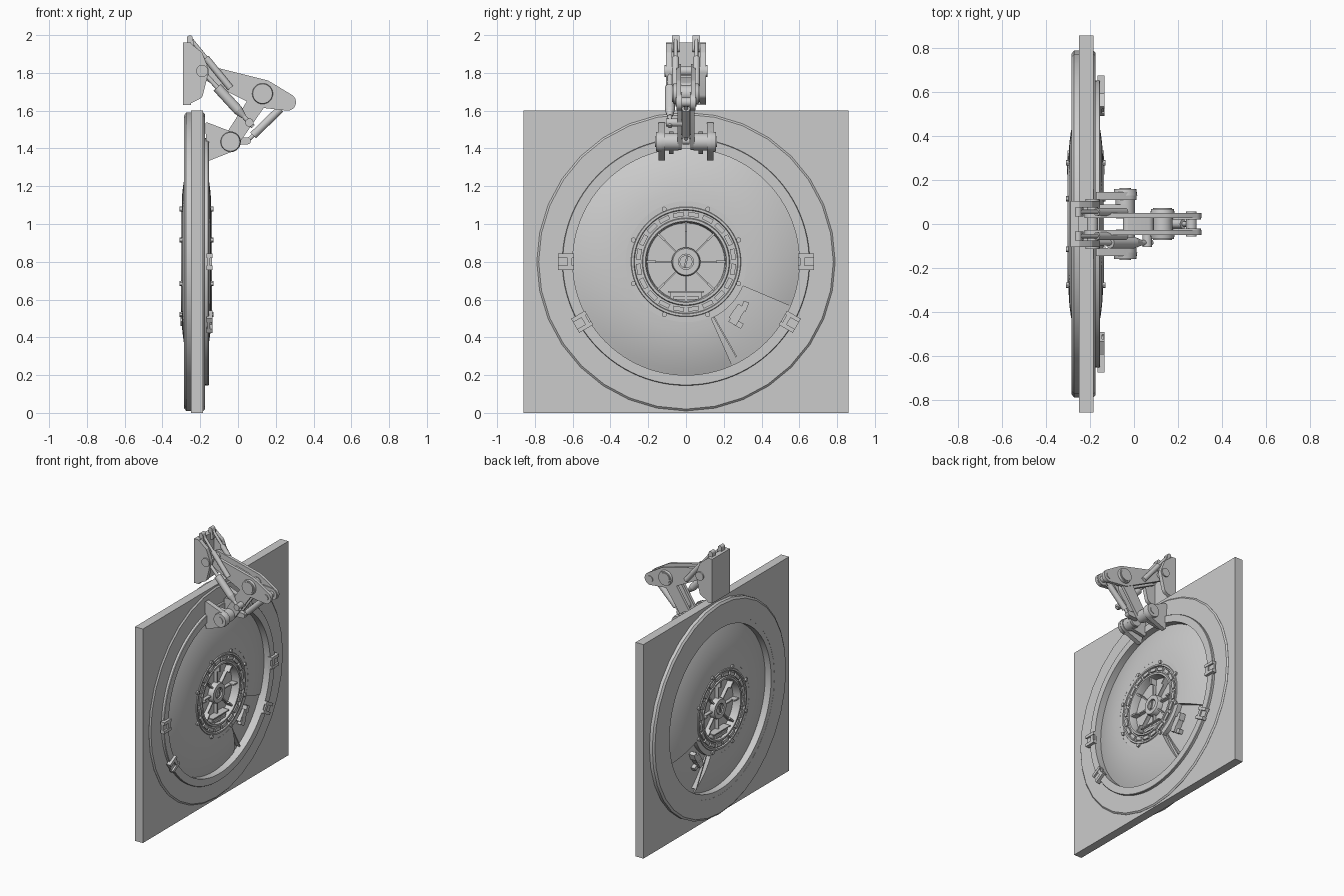
import bpy, bmesh
from math import sin, cos, pi, radians, tau
from mathutils import Matrix, Vector

if "Cube" in bpy.data.objects:
    bpy.data.objects.remove(bpy.data.objects["Cube"])

CX, CZ = -0.22, 0.80          # hatch centre (axis runs along x)


def finish(name, bm):
    bmesh.ops.recalc_face_normals(bm, faces=bm.faces)
    me = bpy.data.meshes.new(name)
    bm.to_mesh(me)
    bm.free()
    ob = bpy.data.objects.new(name, me)
    bpy.context.collection.objects.link(ob)
    return ob


def lathe(name, prof, seg=96, a0=0, a1=360):
    """Closed (offset, radius) profile turned about the hatch axis."""
    bm = bmesh.new()
    full = a1 - a0 >= 360
    rings = []
    for i in range(seg if full else seg + 1):
        a = radians(a0 + (a1 - a0) * i / seg)
        rings.append([bm.verts.new((CX + o, r * cos(a), CZ + r * sin(a))) for o, r in prof])
    n = len(prof)
    for i in range(seg):
        A, B = rings[i], rings[(i + 1) % len(rings)]
        for j in range(n):
            k = (j + 1) % n
            bm.faces.new((A[j], A[k], B[k], B[j]))
    if not full:
        bm.faces.new(rings[0])
        bm.faces.new(rings[-1])
    return finish(name, bm)


def polar_box(name, off, r, deg, sx, sr, st, tilt=0):
    """Box on the hatch at a radius and angle: sizes along axis, radius, tangent."""
    a = radians(deg)
    bm = bmesh.new()
    m = (Matrix.Translation((CX + off, r * cos(a), CZ + r * sin(a)))
         @ Matrix.Rotation(a + radians(tilt), 4, 'X') @ Matrix.Diagonal((sx, sr, st, 1)))
    bmesh.ops.create_cube(bm, size=1, matrix=m)
    return finish(name, bm)


def rod(name, p, q, r, r2=None, seg=24):
    p, q = Vector(p), Vector(q)
    d = q - p
    bm = bmesh.new()
    m = Matrix.Translation((p + q) / 2) @ d.to_track_quat('Z', 'Y').to_matrix().to_4x4()
    bmesh.ops.create_cone(bm, cap_ends=True, segments=seg, radius1=r,
                          radius2=r if r2 is None else r2, depth=d.length, matrix=m)
    return finish(name, bm)


def plate(name, circles, y0, y1):
    """Flat link: convex outline round (x, z, r) circles, thick in y."""
    pts = sorted({(round(x + r * cos(tau * i / 32), 5), round(z + r * sin(tau * i / 32), 5))
                  for x, z, r in circles for i in range(32)})

    def half(ps):
        h = []
        for p in ps:
            while len(h) > 1 and ((h[-1][0] - h[-2][0]) * (p[1] - h[-2][1])
                                  - (h[-1][1] - h[-2][1]) * (p[0] - h[-2][0])) <= 0:
                h.pop()
            h.append(p)
        return h[:-1]
    out = half(pts) + half(pts[::-1])
    bm = bmesh.new()
    f = bm.faces.new([bm.verts.new((x, y0, z)) for x, z in out])
    e = bmesh.ops.extrude_face_region(bm, geom=[f])
    bmesh.ops.translate(bm, vec=(0, y1 - y0, 0), verts=[v for v in e['geom'] if isinstance(v, bmesh.types.BMVert)])
    return finish(name, bm)


# Square wall panel with a round opening
bm = bmesh.new()
N, loops = 64, []
for x, inner in ((-0.25, 0), (-0.185, 0), (-0.185, 1), (-0.25, 1)):
    L = []
    for i in range(N):
        c, s = cos(tau * i / N), sin(tau * i / N)
        k = max(abs(c), abs(s))
        y, z = (0.7 * c, 0.7 * s) if inner else (0.86 * c / k, 0.8 * s / k)
        L.append(bm.verts.new((x, y, CZ + z)))
    loops.append(L)
for j in range(4):
    A, B = loops[j], loops[(j + 1) % 4]
    for i in range(N):
        bm.faces.new((A[i], A[(i + 1) % N], B[(i + 1) % N], B[i]))
finish("wall_panel", bm)

# Outer frame ring and the raised inner flange
lathe("frame_ring", [(-0.065, 0.64), (-0.065, 0.775), (-0.054, 0.79), (0.036, 0.79),
                     (0.045, 0.78), (0.045, 0.64)], 32)
lathe("inner_flange", [(-0.064, 0.6), (-0.064, 0.65), (0.062, 0.655), (0.066, 0.652), (0.066, 0.6)])


# Domed door, open over one sector, with a thinner pocket floor there
def dome(scale):
    half = [(scale * (0.078 - 0.7 * (r - 0.3) ** 2), r) for r in (0.32, 0.37, 0.42, 0.47, 0.52, 0.57, 0.61)]
    return half + [(-o, r) for o, r in reversed(half)]


lathe("domed_door", dome(1.0), 90, -23, 294)
lathe("pocket_floor", dome(0.55), 16, -66.5, -22.5)

# Window hub: stepped rim, recessed floor
half = [(0.025, 0.02), (0.025, 0.205), (0.07, 0.21), (0.082, 0.215), (0.082, 0.228), (0.072, 0.232),
        (0.072, 0.272), (0.083, 0.276), (0.083, 0.288), (0.077, 0.291), (0.077, 0.328)]
lathe("window_hub", half + [(-o, r) for o, r in reversed(half)])
lathe("hub_boss", [(-0.065, 0.04), (-0.065, 0.07), (-0.05, 0.076), (0.05, 0.076), (0.065, 0.07), (0.065, 0.04)], 48)
rod("hub_core", (CX - 0.058, 0, CZ), (CX + 0.058, 0, CZ), 0.034)

for s, side in ((1, "front"), (-1, "back")):
    for i in range(8):
        a = radians(22.5 + 45 * i)
        y, z = 0.302 * cos(a), CZ + 0.302 * sin(a)
        rod(f"{side}_bolt", (CX + s * 0.07, y, z), (CX + s * 0.09, y, z), 0.013, seg=12)
        polar_box(f"{side}_spoke", s * 0.037, 0.14, 45 * i, 0.028, 0.15, 0.009)
        polar_box(f"{side}_spoke_end", s * 0.045, 0.185, 45 * i, 0.05, 0.05, 0.011)
    for i in range(20):
        polar_box(f"{side}_rim_pad", s * 0.075, 0.252, 18 * i + 9, 0.016, 0.024, 0.058)
    # Small grip slot in the lower window
    polar_box(f"{side}_grip_base", s * 0.04, 0.185, -90, 0.045, 0.05, 0.17)
    polar_box(f"{side}_grip_ledge", s * 0.05, 0.158, -90, 0.06, 0.008, 0.19)
    polar_box(f"{side}_grip_bar", s * 0.066, 0.19, -90, 0.012, 0.018, 0.13)
    # Centre screw slot
    polar_box(f"{side}_boss_key", s * 0.06, 0, 75, 0.012, 0.06, 0.01)
    # Latch gear in the open sector
    polar_box(f"{side}_latch_body", s * 0.055, 0.385, -45, 0.05, 0.05, 0.09, 10)
    polar_box(f"{side}_latch_block", s * 0.07, 0.40, -50, 0.03, 0.045, 0.05, 20)
    polar_box(f"{side}_latch_arm", s * 0.06, 0.39, -37, 0.045, 0.03, 0.05, 15)
    polar_box(f"{side}_latch_foot", s * 0.045, 0.43, -50, 0.04, 0.05, 0.03, 20)
    polar_box(f"{side}_pocket_rib", s * 0.033, 0.45, -62.5, 0.04, 0.24, 0.008, 2)

# Four clamps on the flange
for deg in (0, 180, -30, 210):
    polar_box("clamp_base", 0.066, 0.635, deg, 0.014, 0.085, 0.085)
    for t in (-1, 1):
        a = radians(deg)
        b = polar_box("clamp_jaw", 0.07, 0.635, deg, 0.032, 0.085, 0.022)
        b.data.transform(Matrix.Translation((0, -sin(a) * t * 0.032, cos(a) * t * 0.032)))
    polar_box("clamp_bar", 0.072, 0.615, deg, 0.022, 0.025, 0.05)

# Wall bracket
polar_box("bracket_back", -0.05, 0.995, 90, 0.04, 0.33, 0.21)
P, E, T, H = (-0.19, 1.81), (0.13, 1.69), (0.262, 1.645), (-0.04, 1.435)   # pivots
for s in (-1, 1):
    plate("bracket_cheek", [(-0.26, 1.645, .01), (-0.215, 1.69, .03), (-0.195, 1.81, .04),
                            (-0.2, 1.90, .012), (-0.255, 1.945, .012)], s * 0.075, s * 0.105)
    plate("upper_arm", [(*P, .036), (*E, .075), (*T, .045)], s * 0.027, s * 0.05)
    plate("arm_tip", [(*T, .043), (0.2, 1.665, .03)], s * 0.02, s * 0.05)
    plate("lower_arm", [(*E, .048), (*H, .042)], s * 0.025, s * 0.045)
    # Door hinge lugs
    plate("hinge_lug", [(*H, .052), (-0.165, 1.53, .008), (-0.155, 1.345, .01)], s * 0.11, s * 0.145)
    plate("hinge_inner_lug", [(*H, .045), (-0.15, 1.48, .01), (-0.15, 1.38, .01)], s * 0.065, s * 0.09)
    rod("hinge_barrel", (H[0], s * 0.04, H[1]), (H[0], s * 0.145, H[1]), .045)
    rod("hinge_cap", (H[0], s * 0.13, H[1]), (H[0], s * 0.16, H[1]), .055, .05)
    rod("hinge_pin", (H[0], s * 0.15, H[1]), (H[0], s * 0.165, H[1]), .027)
    # Upper lift struts
    y = s * 0.055
    plate("strut_anchor", [(-0.255, 1.984, .015), (-0.25, 1.93, .02)], y - .02, y + .02)
    rod("strut_rod", (-0.255, y, 1.985), (-0.12, y, 1.82), .01)
    rod("strut_barrel", (-0.17, y, 1.88), (-0.04, y, 1.72), .018)
    # Elbow boss
    rod("elbow_cap", (E[0], s * 0.045, E[1]), (E[0], s * 0.068, E[1]), .056, .052)
    rod("elbow_pin", (E[0], s * 0.06, E[1]), (E[0], s * 0.073, E[1]), .043)
    rod("shoulder_cap", (P[0], s * 0.1, P[1]), (P[0], s * 0.115, P[1]), .032)

rod("shoulder_pin", (P[0], -0.105, P[1]), (P[0], 0.105, P[1]), .025)
rod("elbow_barrel", (E[0], -0.05, E[1]), (E[0], 0.05, E[1]), .045)
rod("tip_pin", (T[0], -0.056, T[1]), (T[0], 0.056, T[1]), .024)
plate("arm_web", [(-0.03, 1.755, .02), (0.06, 1.72, .03)], -0.03, 0.03)
plate("lower_arm_web", [(0.09, 1.63, .03), (0.0, 1.495, .025)], -0.03, 0.03)

# Side cylinder from shoulder to lower arm
yc = -0.085
rod("side_cylinder_rod", (-0.18, yc, 1.80), (0.08, yc, 1.515), .012)
rod("side_cylinder_body", (-0.11, yc, 1.723), (0.0, yc, 1.603), .026)
rod("side_cylinder_nose", (0.0, yc, 1.603), (0.03, yc, 1.57), .026, .014)
rod("side_cylinder_pin", (0.06, -0.105, 1.537), (0.06, -0.02, 1.537), .022)

# Tip cylinder under the lower arm
rod("tip_cylinder_rod", (T[0], 0, T[1]), (0.04, 0, 1.43), .011)
rod("tip_cylinder_body", (0.225, 0, 1.61), (0.08, 0, 1.469), .021)
plate("tip_cylinder_eye", [(0.05, 1.44, .018), (-0.02, 1.44, .02)], -0.018, 0.018)

# Smooth shading with sharp edges kept
for ob in bpy.context.scene.objects:
    ob.select_set(True)
    bpy.context.view_layer.objects.active = ob
bpy.ops.object.shade_smooth_by_angle(angle=radians(30))
